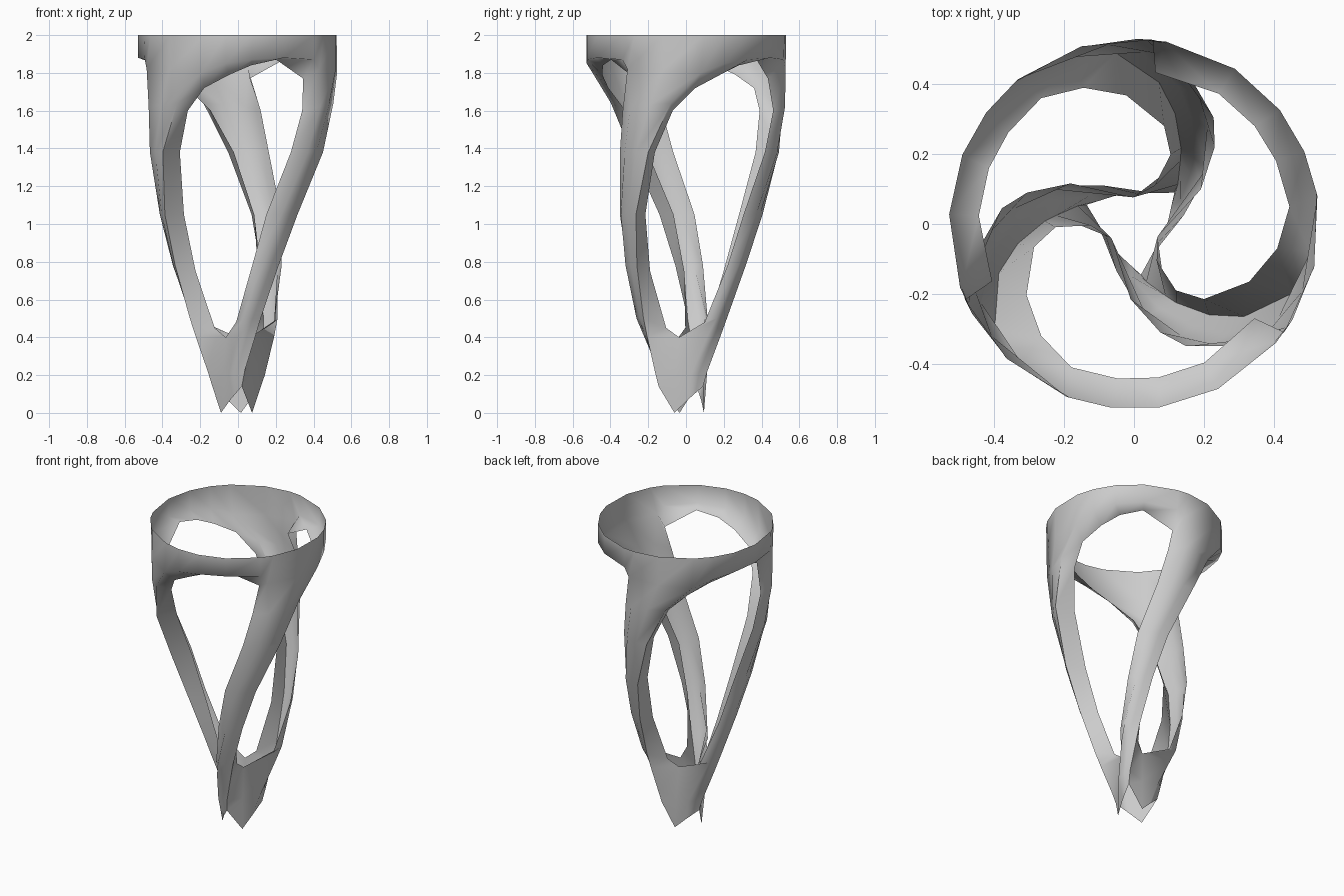
import bpy, bmesh, math
from mathutils import Matrix, Vector

if "Cube" in bpy.data.objects:
    bpy.data.objects.remove(bpy.data.objects["Cube"])

STEP = math.radians(120)
TURN = Matrix.Rotation(STEP, 3, 'Z')


def polar(deg, r, z):
    a = math.radians(deg)
    return Vector((r * math.cos(a), r * math.sin(a), z))


def between(b, c):
    """Point half way along the outer wall, kept on its round radius."""
    m = (b + c) / 2
    s = (b.xy.length + c.xy.length) / 2 / m.xy.length if m.z > .6 else 1
    return Vector((m.x * s, m.y * s, m.z))


# One leg: sections of (leading edge, outer bulge, fold, inner edge)
hub_edge = [(-.09, -.034, 0), (-.08, -.036, .2), (-.065, -.04, .4)]
hub_wall = [[(-.04, -.09, .07), (.02, -.145, .14)],
            [(-.05, -.135, .2), (.035, -.165, .22)],
            [(0, -.22, .4), (.09, -.205, .4)]]
legs = [[Vector(e), Vector(w[0]), Vector(w[1]), TURN @ Vector(e)]
        for e, w in zip(hub_edge, hub_wall)]
for sec in [
    [(-.01, -.215, .48), (.035, -.262, .5), (.12, -.225, .5), (.065, -.105, .45)],
    [(.075, -.31, .78), (.135, -.32, .78), (.215, -.26, .78), (.12, -.19, .75)],
    [(.15, -.35, 1.05), (.23, -.345, 1.05), (.315, -.265, 1.05), (.2, -.215, 1.05)],
    [(.28, -.35, 1.38), (.37, -.325, 1.38), (.45, -.2, 1.38), (.33, -.165, 1.38)],
    [(.34, -.335, 1.6), (.435, -.295, 1.62), (.505, -.08, 1.64), (.41, -.07, 1.6)],
    [(.345, -.27, 1.77), (.43, -.31, 1.82), (.525, .08, 1.8), (.445, .05, 1.72)],
]:
    legs.append([Vector(p) for p in sec])
legs = [[o, b, between(b, c), c, i] for o, b, c, i in legs]
O, B, D, C, I = legs[-1]

# Ring band over the opening: columns of (opening edge, lower fold, top rim)
ring = [[I, C, polar(10, .53, 2)],
        [polar(24, .445, 1.79), polar(23, .53, 1.85), polar(23, .53, 2)],
        [polar(39, .445, 1.84), polar(38, .53, 1.87), polar(38, .53, 2)],
        [polar(57, .445, 1.87), polar(57, .53, 1.88), polar(57, .53, 2)],
        [TURN @ O, polar(80, .525, 1.87), polar(80, .53, 2)]]
shoulder = polar(-40, .525, 1.87)
rim = [polar(a, .53, 2) for a in (-40, -31, -13, 10)]

bm = bmesh.new()


def add_face(points, rot):
    bm.faces.new([bm.verts.new(rot @ p) for p in points])


def loft(rows, rot):
    for a, b in zip(rows, rows[1:]):
        for k in range(len(a) - 1):
            add_face([a[k], a[k + 1], b[k + 1], b[k]], rot)


# Three-fold repeat, welded at hub and ring
for n in range(3):
    rot = Matrix.Rotation(n * STEP, 3, 'Z')
    loft(legs, rot)
    loft(ring, rot)
    loft([[B, D, C], rim[1:]], rot)
    add_face([O, B, shoulder], rot)
    add_face([shoulder, B, rim[1], rim[0]], rot)

bmesh.ops.remove_doubles(bm, verts=bm.verts[:], dist=.002)
bmesh.ops.recalc_face_normals(bm, faces=bm.faces[:])
mesh = bpy.data.meshes.new("twisted_stand")
bm.to_mesh(mesh)
bm.free()
obj = bpy.data.objects.new("twisted_stand", mesh)
bpy.context.collection.objects.link(obj)

# Smooth shading with the sharpest folds kept
bpy.context.view_layer.objects.active = obj
obj.select_set(True)
bpy.ops.object.shade_smooth_by_angle(angle=math.radians(85))
